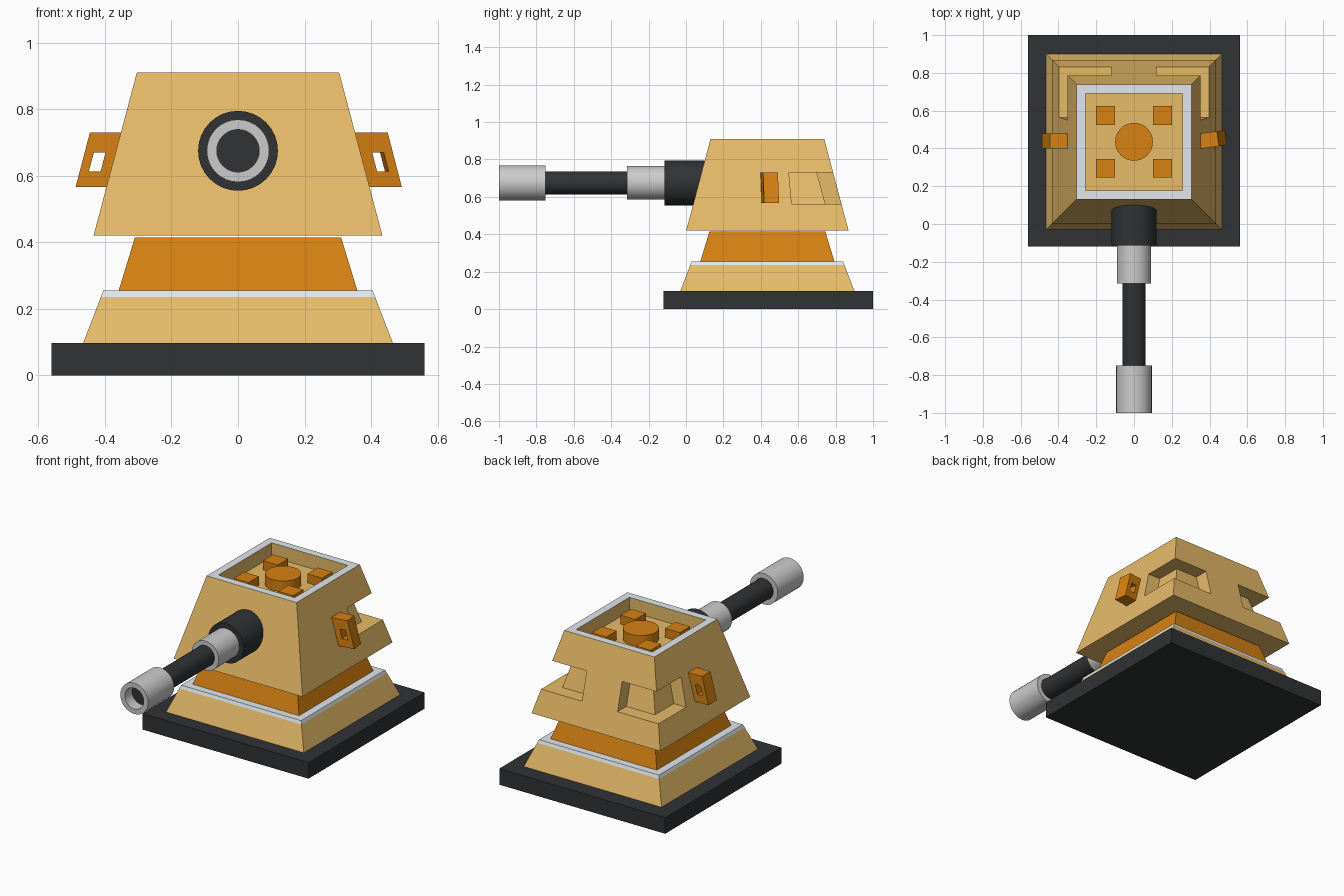
import bpy, bmesh
from math import radians, cos, sin, pi
from mathutils import Matrix, Vector

if "Cube" in bpy.data.objects:
    bpy.data.objects.remove(bpy.data.objects["Cube"])


def material(name, r, g, b):
    m = bpy.data.materials.new(name)
    m.diffuse_color = (r, g, b, 1)
    m.use_nodes = True
    m.node_tree.nodes["Principled BSDF"].inputs["Base Color"].default_value = m.diffuse_color
    return m


TAN = material("tan", 0.80, 0.50, 0.14)
ORANGE = material("orange", 0.68, 0.22, 0.006)
DARK = material("charcoal", 0.03, 0.032, 0.034)
TRIM = material("pale_trim", 0.75, 0.80, 0.84)


def loft(name, rings, mats=(), trim=(), cyclic=False, smooth=False):
    """Skin rings of equal point count; segments listed in trim take material slot 1."""
    bm = bmesh.new()
    vs = [[bm.verts.new(p) for p in ring] for ring in rings]
    n, k = len(vs[0]), len(vs)
    for s in range(k if cyclic else k - 1):
        a, b = vs[s], vs[(s + 1) % k]
        for i in range(n):
            j = (i + 1) % n
            f = bm.faces.new((a[i], a[j], b[j], b[i]))
            f.material_index = 1 if s in trim else 0
    if not cyclic:
        bm.faces.new(vs[0][::-1])
        bm.faces.new(vs[-1]).material_index = 1 if k - 1 in trim else 0
    bmesh.ops.recalc_face_normals(bm, faces=bm.faces)
    me = bpy.data.meshes.new(name)
    bm.to_mesh(me)
    bm.free()
    for m in mats:
        me.materials.append(m)
    ob = bpy.data.objects.new(name, me)
    bpy.context.collection.objects.link(ob)
    if smooth:
        bpy.ops.object.select_all(action='DESELECT')
        bpy.context.view_layer.objects.active = ob
        ob.select_set(True)
        bpy.ops.object.shade_smooth_by_angle(angle=radians(40))
    return ob


CY = 0.435  # centre of the tower in y


def square(half, z, cx=0.0, cy=CY):
    return [(cx + sx * half, cy + sy * half, z)
            for sx, sy in ((-1, -1), (1, -1), (1, 1), (-1, 1))]


def circle(r, t, axis='Y', n=32):
    pts = [(r * cos(2 * pi * i / n), r * sin(2 * pi * i / n)) for i in range(n)]
    if axis == 'Y':
        return [(a, t, 0.675 + b) for a, b in pts]
    return [(a, CY + b, t) for a, b in pts]


# Base slab and stepped pedestal
loft("base_slab", [square(0.56, 0, cy=0.44), square(0.56, 0.098, cy=0.44)], [DARK])
loft("pedestal", [square(0.465, 0.098), square(0.412, 0.236), square(0.405, 0.255)],
     [TAN, TRIM], trim=(1, 2))
loft("neck", [square(0.36, 0.25), square(0.31, 0.414)], [ORANGE])

# Turret head with a pale rim and sunken roof
head = loft("turret_head", [square(0.434, 0.42), square(0.304, 0.91),
                            square(0.257, 0.91), square(0.257, 0.825)],
            [TAN, TRIM], trim=(1,))


# Notches wrapping both rear corners
def notch_ring(side, z, xi, yi, y0):
    pts = [(0.12, yi), (xi, yi), (xi, y0), (0.8, y0), (0.8, 1.3), (0.12, 1.3)]
    return [(side * x, y, z) for x, y in pts]


for side, label in ((1, "right"), (-1, "left")):
    cutter = loft("notch_cutter_" + label,
                  [notch_ring(side, 0.562, 0.313, 0.745, 0.565),
                   notch_ring(side, 0.73, 0.268, 0.70, 0.55)], [TAN])
    cutter.hide_render = True
    mod = head.modifiers.new("notch_" + label, 'BOOLEAN')
    mod.operation, mod.solver, mod.object = 'DIFFERENCE', 'EXACT', cutter
bpy.context.view_layer.objects.active = head
for mod in list(head.modifiers):
    bpy.ops.object.modifier_apply(modifier=mod.name)
for ob in [o for o in bpy.data.objects if o.name.startswith("notch_cutter")]:
    bpy.data.objects.remove(ob)

# Roof hatch and four blocks inside the recess
loft("roof_hatch", [circle(0.10, 0.82, 'Z'), circle(0.10, 0.89, 'Z')], [ORANGE], smooth=True)
for sx in (-1, 1):
    for sy in (-1, 1):
        c = dict(cx=sx * 0.15, cy=CY + sy * 0.14)
        loft("roof_block", [square(0.05, 0.82, **c), square(0.05, 0.88, **c)], [ORANGE])

# Side lugs, slanted with the wall and pierced by a slot
LUG = [(0.34, 0.73), (0.445, 0.73), (0.488, 0.566), (0.385, 0.566)]
SLOT = [(0.398, 0.67), (0.433, 0.67), (0.448, 0.613), (0.413, 0.613)]
for side, label, yaw in ((1, "right", 8), (-1, "left", 0)):
    pivot = Matrix.Translation((0.36, 0.44, 0))
    turn = pivot @ Matrix.Rotation(radians(yaw), 4, 'Z') @ pivot.inverted()

    def ring(profile, y):
        moved = [turn @ Vector((x, y, z)) for x, z in profile]
        return [(side * p.x, p.y, p.z) for p in moved]

    loft("side_lug_" + label, [ring(LUG, 0.40), ring(SLOT, 0.40),
                               ring(SLOT, 0.48), ring(LUG, 0.48)], [ORANGE], cyclic=True)

# Gun: mantlet, collar, barrel and hollow muzzle
loft("gun_mantlet", [circle(0.12, 0.16), circle(0.12, -0.115)], [DARK], smooth=True)
loft("barrel_collar", [circle(0.09, -0.10), circle(0.09, -0.315)], smooth=True)
loft("gun_barrel", [circle(0.062, -0.30), circle(0.062, -0.78)], [DARK], smooth=True)
loft("muzzle", [circle(0.094, -0.75), circle(0.094, -1.0),
                circle(0.064, -1.0), circle(0.064, -0.75)], cyclic=True, smooth=True)
loft("muzzle_core", [circle(0.0638, -0.76), circle(0.0638, -0.93)], [DARK], smooth=True)
